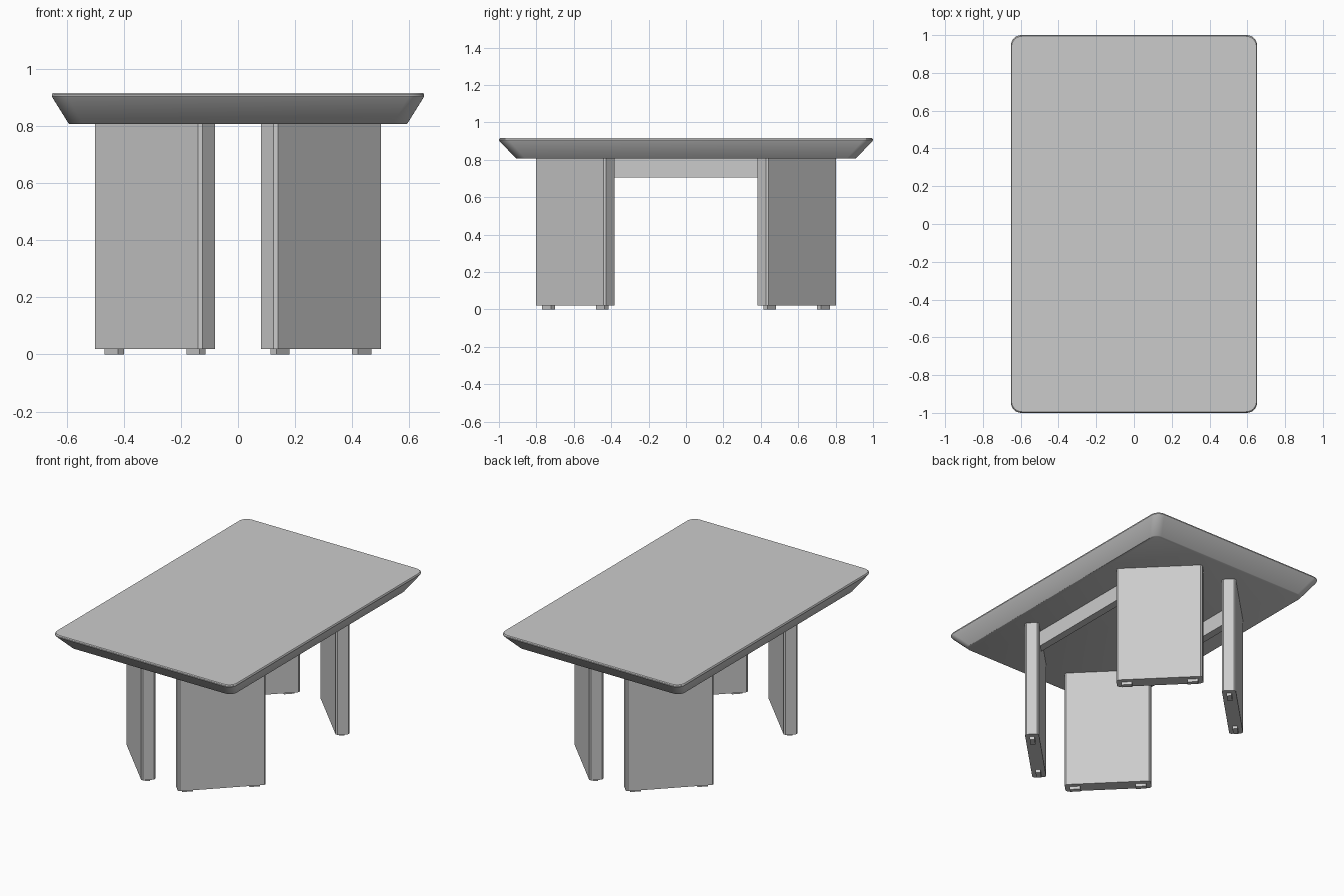
import bpy, bmesh, math
from mathutils import Matrix, Vector

if "Cube" in bpy.data.objects:
    bpy.data.objects.remove(bpy.data.objects["Cube"])


def finish(name, bm, smooth=False):
    bmesh.ops.recalc_face_normals(bm, faces=bm.faces)
    me = bpy.data.meshes.new(name)
    bm.to_mesh(me)
    bm.free()
    ob = bpy.data.objects.new(name, me)
    bpy.context.collection.objects.link(ob)
    if smooth:
        bpy.ops.object.select_all(action='DESELECT')
        ob.select_set(True)
        bpy.context.view_layer.objects.active = ob
        bpy.ops.object.shade_smooth_by_angle(angle=math.radians(30))
    return ob


def box(name, size, loc, angle=0.0, chamfer=0.0):
    bm = bmesh.new()
    bmesh.ops.create_cube(bm, size=1)
    bmesh.ops.scale(bm, vec=size, verts=bm.verts)
    if chamfer:
        upright = [e for e in bm.edges
                   if abs(e.verts[0].co.z - e.verts[1].co.z) > 1e-4]
        bmesh.ops.bevel(bm, geom=upright, offset=chamfer, segments=1,
                        affect='EDGES', profile=0.5)
    bm.transform(Matrix.Translation(loc) @ Matrix.Rotation(angle, 4, 'Z'))
    return finish(name, bm)


def rounded_rect(hx, hy, r, seg=8):
    pts = []
    for i, (sx, sy) in enumerate([(1, 1), (-1, 1), (-1, -1), (1, -1)]):
        for k in range(seg + 1):
            a = math.pi / 2 * (i + k / seg)
            pts.append((sx * (hx - r) + r * math.cos(a),
                        sy * (hy - r) + r * math.sin(a)))
    return pts


# Tabletop: rounded rectangle, underside tapered by scaling, softened rim
outline = rounded_rect(0.652, 1.0, 0.055)
profile = [(0.905, 0.807), (0.911, 0.81), (0.995, 0.898), (1.0, 0.905),
           (0.999, 0.911), (0.994, 0.916)]
bm = bmesh.new()
rings = [[bm.verts.new((x * s, y * s, z)) for x, y in outline]
         for s, z in profile]
n = len(outline)
for a, b in zip(rings, rings[1:]):
    for i in range(n):
        j = (i + 1) % n
        bm.faces.new((a[i], a[j], b[j], b[i]))
bm.faces.new(rings[0][::-1])
bm.faces.new(rings[-1])
finish("tabletop", bm, smooth=True)

# Diagonal panel legs, each with two small foot pads
for sx, xn in ((-1, "left"), (1, "right")):
    for sy, yn in ((-1, "front"), (1, "back")):
        ang = -sx * sy * math.pi / 4
        c = Vector((sx * 0.29, sy * 0.592, 0))
        box(f"{yn}_{xn}_leg", (0.53, 0.085, 0.79),
            c + Vector((0, 0, 0.415)), ang, 0.0106)
        along = Vector((math.cos(ang), math.sin(ang), 0))
        for k, d in enumerate((-0.2025, 0.2025)):
            box(f"{yn}_{xn}_foot_{k + 1}", (0.065, 0.03, 0.022),
                c + along * d + Vector((0, 0, 0.011)), ang)
    # Side rail joining the front and back legs under the top
    box(f"{xn}_rail", (0.05, 1.0, 0.11), (sx * 0.345, 0, 0.76))
